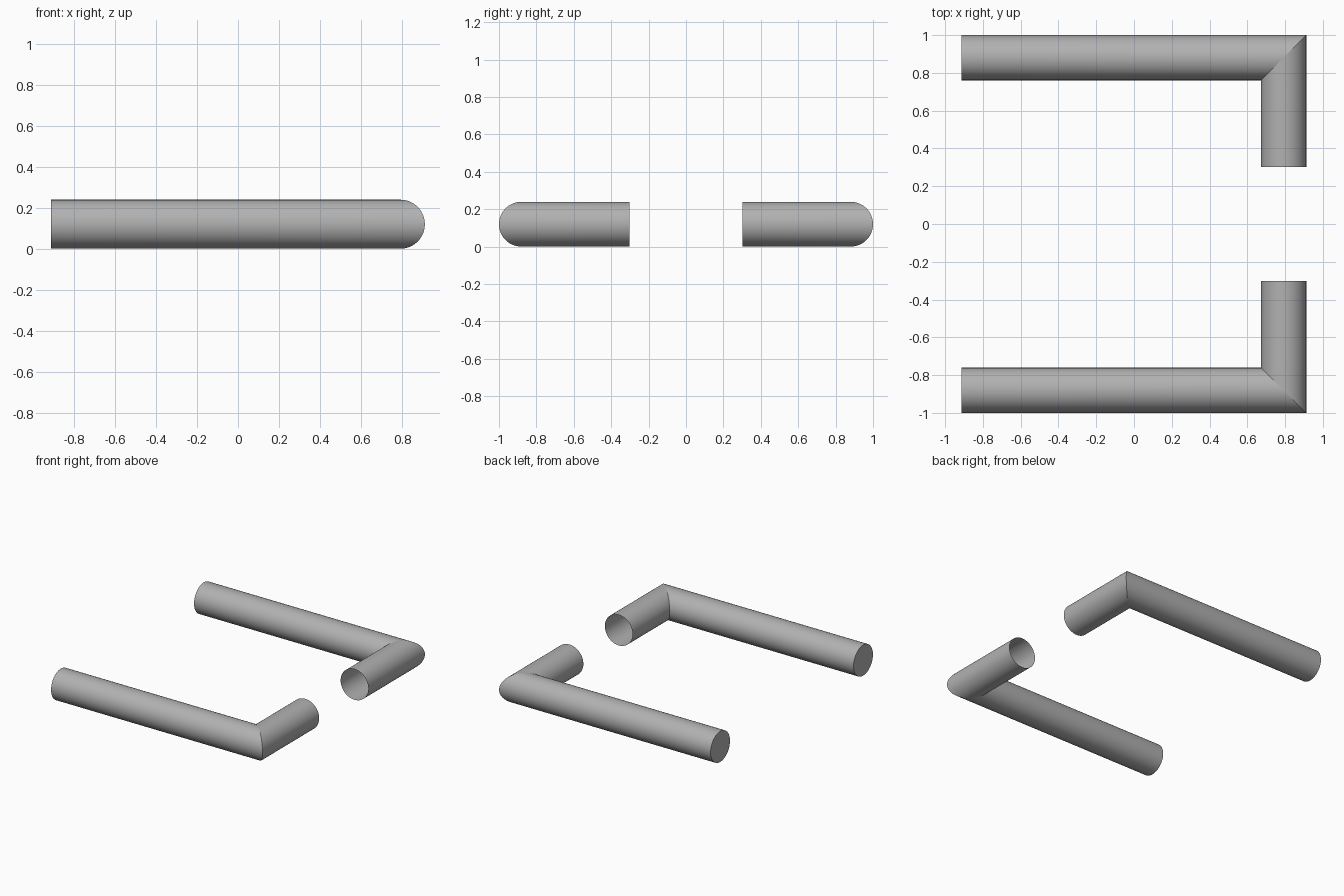
import bpy, bmesh, math

if "Cube" in bpy.data.objects:
    bpy.data.objects.remove(bpy.data.objects["Cube"])

R, SIDES = 0.1195, 64
END_X, END_Y = 0.912, 0.303
CX, CY = END_X - R, 1.0 - R      # centre of the mitred corner

bm = bmesh.new()


def ring(place):
    """Ring of vertices; place maps the in-plane offset to (x, y)."""
    verts = []
    for i in range(SIDES):
        a = 2 * math.pi * i / SIDES
        verts.append(bm.verts.new((*place(R * math.cos(a)), R + R * math.sin(a))))
    return verts


# long arm end, mitred elbow, short arm end
rings = [ring(lambda u: (-END_X, CY + u)),
         ring(lambda u: (CX + u, CY + u)),
         ring(lambda u: (CX + u, END_Y))]
for a, b in zip(rings, rings[1:]):
    for i in range(SIDES):
        j = (i + 1) % SIDES
        bm.faces.new((a[i], a[j], b[j], b[i]))
# closed cap on the long arm; the short arm stays open
bm.faces.new(rings[0])
bmesh.ops.recalc_face_normals(bm, faces=bm.faces)
# keep the normals pointing out of the pipe (cap faces -x)
bm.faces.ensure_lookup_table()
if bm.faces[-1].normal.x > 0:
    bmesh.ops.reverse_faces(bm, faces=bm.faces)
# crisp seam all around the mitre
for i in range(SIDES):
    bm.edges.get((rings[1][i], rings[1][i - 1])).smooth = False

mesh = bpy.data.meshes.new("elbow_pipes")
bm.to_mesh(mesh)
bm.free()
pipes = bpy.data.objects.new("elbow_pipes", mesh)
bpy.context.collection.objects.link(pipes)

# dark grey finish
grey = bpy.data.materials.new("dark_grey")
grey.diffuse_color = (0.44, 0.44, 0.44, 1)
grey.use_nodes = True
grey.node_tree.nodes["Principled BSDF"].inputs["Base Color"].default_value = grey.diffuse_color
mesh.materials.append(grey)

bpy.context.view_layer.objects.active = pipes
pipes.select_set(True)
bpy.ops.object.shade_smooth_by_angle(angle=math.radians(30), keep_sharp_edges=True)

# matching pipe on the other side
mirror = pipes.modifiers.new("mirror", 'MIRROR')
mirror.use_axis = (False, True, False)
mirror.use_mirror_merge = False
